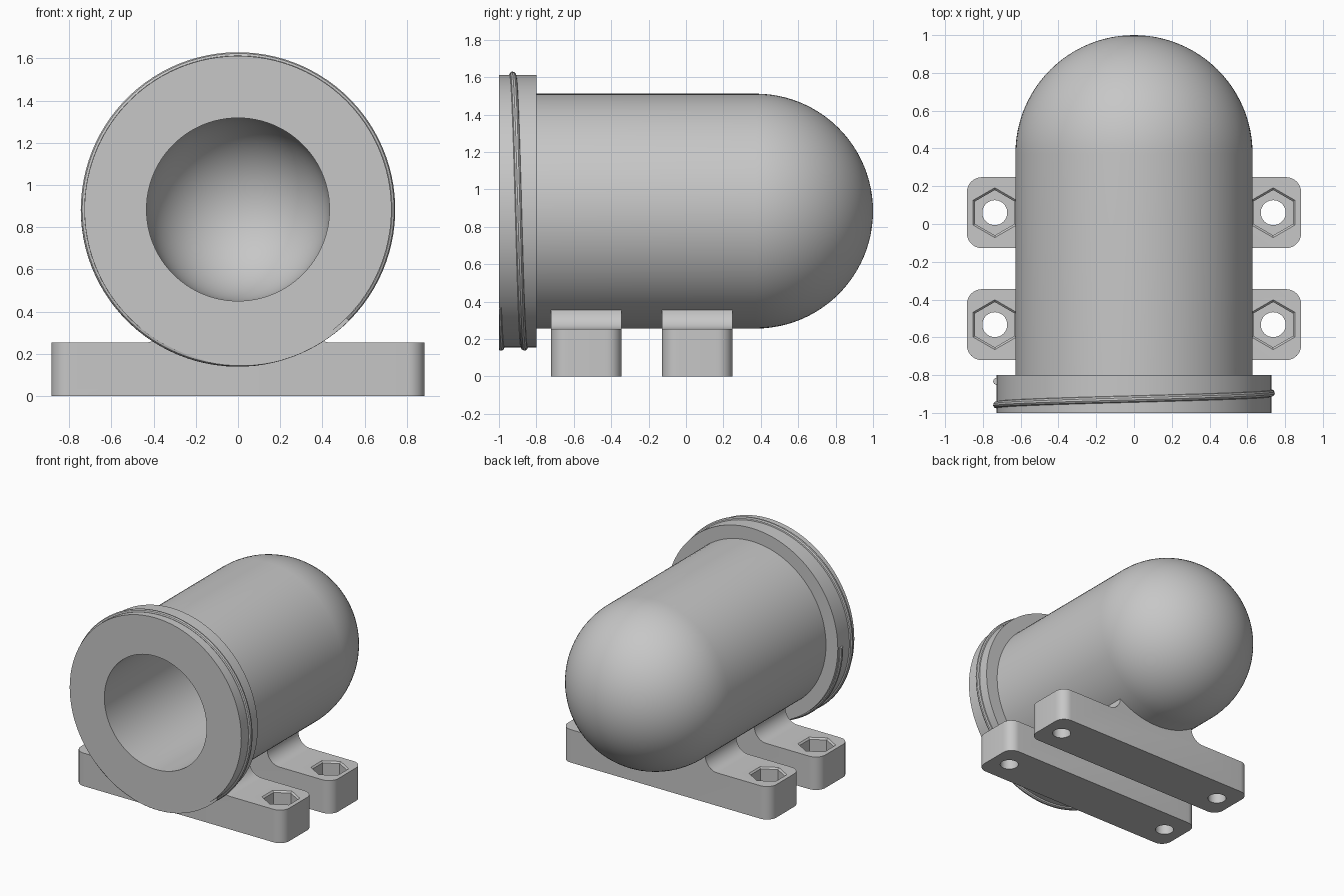
import bpy, bmesh
from math import sin, cos, pi, radians
from mathutils import Matrix, Vector

if "Cube" in bpy.data.objects:
    bpy.data.objects.remove(bpy.data.objects["Cube"])

AXIS_Z = 0.884       # height of the barrel axis
BODY_R = 0.628
FLANGE_R = 0.728
BORE_R = 0.434
DOME_Y = 0.372       # centre of the domed end
FOOT_TOP = 0.253

grey = bpy.data.materials.new("plain grey")
grey.use_nodes = True
grey.diffuse_color = (0.57, 0.57, 0.57, 1)
grey.node_tree.nodes["Principled BSDF"].inputs["Base Color"].default_value = grey.diffuse_color


def make_object(name, bm):
    bmesh.ops.recalc_face_normals(bm, faces=bm.faces)
    mesh = bpy.data.meshes.new(name)
    bm.to_mesh(mesh)
    bm.free()
    obj = bpy.data.objects.new(name, mesh)
    bpy.context.collection.objects.link(obj)
    mesh.materials.append(grey)
    return obj


def select(obj):
    bpy.ops.object.select_all(action='DESELECT')
    obj.select_set(True)
    bpy.context.view_layer.objects.active = obj


def smooth(obj):
    select(obj)
    bpy.ops.object.shade_smooth_by_angle(angle=radians(30))


def arc(cx, cy, r, start, end, steps):
    angles = [start + (end - start) * i / steps for i in range(steps + 1)]
    return [(cx + r * cos(a), cy + r * sin(a)) for a in angles]


# Hollow barrel with domed end and front flange, revolved about y
profile = arc(0, DOME_Y, BODY_R, pi / 2, 0, 24)
profile += [(BODY_R, -0.8), (FLANGE_R, -0.8), (FLANGE_R, -1), (BORE_R, -1)]
profile += arc(0, DOME_Y, BORE_R, 0, pi / 2, 20)
bm = bmesh.new()
verts = [bm.verts.new((x, y, AXIS_Z)) for x, y in profile]
edges = [bm.edges.new(pair) for pair in zip(verts, verts[1:])]
bmesh.ops.spin(bm, geom=verts + edges, cent=(0, 0, AXIS_Z), axis=(0, 1, 0),
               angle=2 * pi, steps=96, use_duplicate=False)
bmesh.ops.remove_doubles(bm, verts=bm.verts, dist=0.0005)
smooth(make_object("barrel", bm))


# Thread: a round wire wound on the flange, cut flush with the front face
curve = bpy.data.curves.new("thread", 'CURVE')
curve.dimensions = '3D'
curve.bevel_depth = 0.018
curve.bevel_resolution = 3
curve.use_fill_caps = True
count = 140
spline = curve.splines.new('POLY')
spline.points.add(count - 1)
for i, point in enumerate(spline.points):
    turn = -0.125 + 1.375 * i / (count - 1)
    a = 2 * pi * turn
    point.co = (-FLANGE_R * sin(a), -0.989 + 0.125 * turn, AXIS_Z - FLANGE_R * cos(a), 1)
thread = bpy.data.objects.new("thread", curve)
bpy.context.collection.objects.link(thread)
select(thread)
bpy.ops.object.convert(target='MESH')
thread = bpy.context.view_layer.objects.active
bm = bmesh.new()
bm.from_mesh(thread.data)
bmesh.ops.bisect_plane(bm, geom=bm.verts[:] + bm.edges[:] + bm.faces[:],
                       plane_co=(0, -1, 0), plane_no=(0, -1, 0), clear_outer=True)
bmesh.ops.holes_fill(bm, edges=[e for e in bm.edges if e.is_boundary])
bm.to_mesh(thread.data)
bm.free()
thread.data.materials.clear()
thread.data.materials.append(grey)
smooth(thread)


def cut(obj, sides, r1, r2, z0, z1, x, y):
    """Subtract an upright prism or frustum."""
    bm = bmesh.new()
    bmesh.ops.create_cone(bm, cap_ends=True, segments=sides, radius1=r1, radius2=r2,
                          depth=z1 - z0,
                          matrix=Matrix.Translation((x, y, (z0 + z1) / 2)))
    cutter = make_object("cutter", bm)
    cutter.hide_render = True
    mod = obj.modifiers.new("cut", 'BOOLEAN')
    mod.operation = 'DIFFERENCE'
    mod.solver = 'EXACT'
    mod.object = cutter
    select(obj)
    bpy.ops.object.modifier_apply(modifier=mod.name)
    bpy.data.objects.remove(cutter)


# Mounting foot: bar with a filleted saddle, rounded ends, bolt holes and nut pockets
def make_foot(name, y, width):
    half = [(0.885, 0), (0.885, FOOT_TOP)]
    half += arc(0.44, FOOT_TOP + 0.102, 0.102, -pi / 2, -pi, 10)
    half += [(0.33, FOOT_TOP + 0.11)]
    outline = half + [(-x, z) for x, z in reversed(half)]
    bm = bmesh.new()
    face = bm.faces.new([bm.verts.new((x, y - width / 2, z)) for x, z in outline])
    new = bmesh.ops.extrude_face_region(bm, geom=[face])["geom"]
    bmesh.ops.translate(bm, vec=Vector((0, width, 0)),
                        verts=[g for g in new if isinstance(g, bmesh.types.BMVert)])
    corners = [e for e in bm.edges
               if all(abs(v.co.x) > 0.88 for v in e.verts)
               and abs(e.verts[0].co.z - e.verts[1].co.z) > 0.1]
    bmesh.ops.bevel(bm, geom=corners, offset=0.08, segments=8, profile=0.5,
                    affect='EDGES')
    foot = make_object(name, bm)
    for x in (-0.737, 0.737):
        cut(foot, 6, 0.12, 0.12, 0.13, 0.3, x, y)
        cut(foot, 6, 0.118, 0.142, FOOT_TOP - 0.014, FOOT_TOP + 0.01, x, y)
        cut(foot, 40, 0.066, 0.066, -0.05, 0.2, x, y)
    smooth(foot)


make_foot("front_foot", -0.533, 0.376)
make_foot("rear_foot", 0.06, 0.376)
